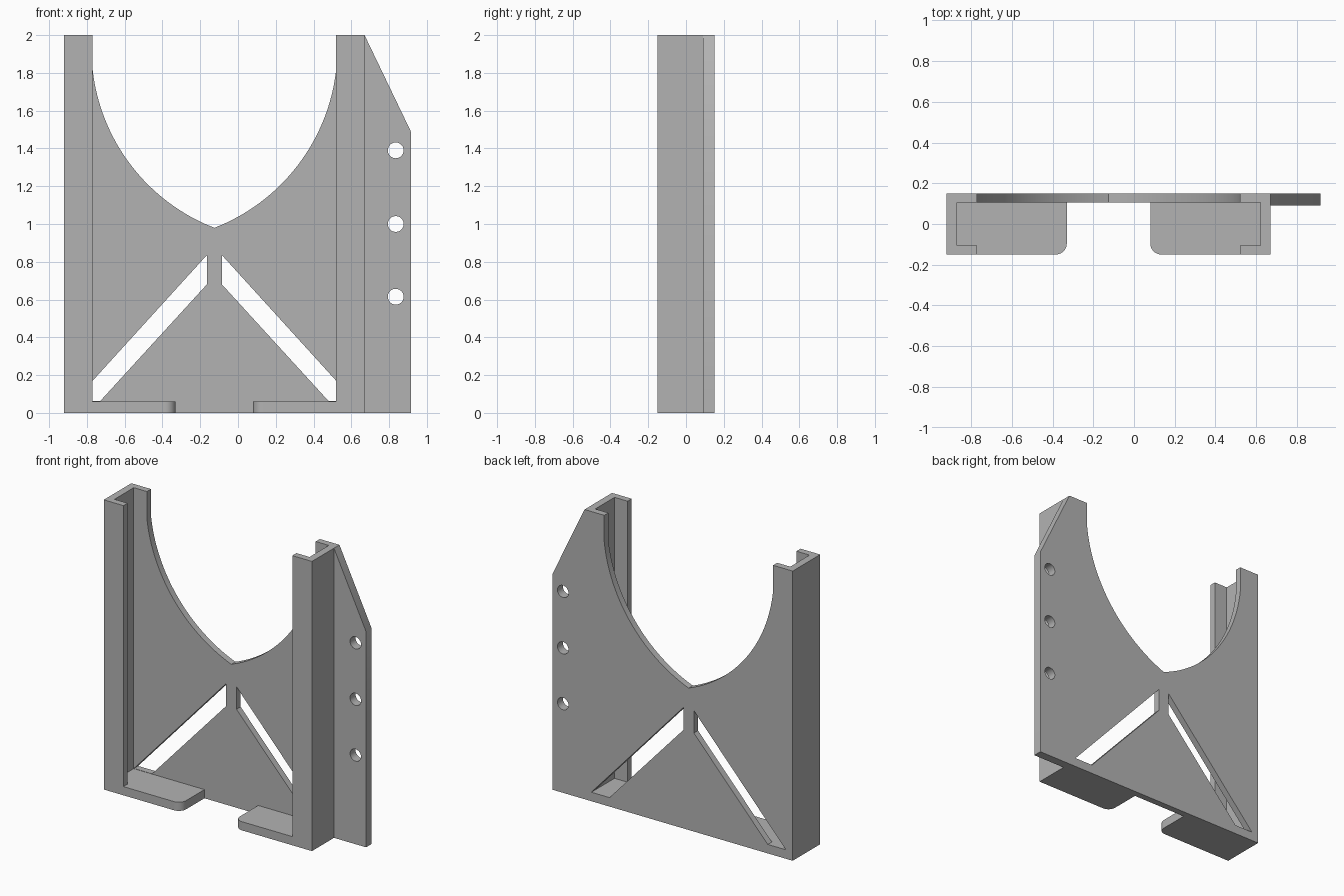
import bpy, bmesh, math

cube = bpy.data.objects.get("Cube")
if cube:
    bpy.data.objects.remove(cube, do_unlink=True)

grey = bpy.data.materials.new("plain grey")
grey.use_nodes = True
grey.diffuse_color = (0.45, 0.45, 0.45, 1)
grey.node_tree.nodes["Principled BSDF"].inputs["Base Color"].default_value = grey.diffuse_color

MID = -0.125      # centre line of the cradle
BACK = 0.15       # rear face


def arc(cx, cy, r, start, end, n):
    """Points along a circular arc, angles in degrees."""
    angles = [math.radians(start + (end - start) * i / n) for i in range(n + 1)]
    return [(cx + r * math.cos(a), cy + r * math.sin(a)) for a in angles]


def mirror(points):
    """Reflect points across the cradle centre line, keeping loop direction."""
    return [(2 * MID - x, y) for x, y in reversed(points)]


def extrude(name, loops, lo, hi, upright):
    """Extrude an outline with holes: along y if upright, otherwise along z."""
    curve = bpy.data.curves.new(name, 'CURVE')
    curve.dimensions = '2D'
    curve.fill_mode = 'BOTH'
    curve.extrude = (hi - lo) / 2
    for loop in loops:
        spline = curve.splines.new('POLY')
        spline.points.add(len(loop) - 1)
        for point, (u, v) in zip(spline.points, loop):
            point.co = (u, v, 0, 1)
        spline.use_cyclic_u = True
    helper = bpy.data.objects.new(name + "_outline", curve)
    bpy.context.collection.objects.link(helper)
    bpy.context.view_layer.update()
    mesh = bpy.data.meshes.new_from_object(
        helper.evaluated_get(bpy.context.evaluated_depsgraph_get()))
    bpy.data.objects.remove(helper, do_unlink=True)

    middle = (lo + hi) / 2
    bm = bmesh.new()
    bm.from_mesh(mesh)
    for vert in bm.verts:
        u, v, w = vert.co
        vert.co = (u, middle + w, v) if upright else (u, v, middle + w)
    bmesh.ops.remove_doubles(bm, verts=bm.verts, dist=0.0001)
    bmesh.ops.recalc_face_normals(bm, faces=bm.faces)
    bm.to_mesh(mesh)
    bm.free()
    mesh.name = name
    mesh.materials.clear()
    mesh.materials.append(grey)
    obj = bpy.data.objects.new(name, mesh)
    bpy.context.collection.objects.link(obj)
    bpy.ops.object.select_all(action='DESELECT')
    obj.select_set(True)
    bpy.context.view_layer.objects.active = obj
    bpy.ops.object.shade_smooth_by_angle(angle=math.radians(30))
    return obj


# Back plate with pointed cradle cut-out and two diagonal slots
cx, cz, r = 0.243, 1.93, 1.019
start = 180 + math.degrees(math.asin(0.11 / r))
end = 180 + math.degrees(math.acos((cx - MID) / r))
right_half = [(-0.87, 0), (-0.87, 2), (-0.77, 2)] + arc(cx, cz, r, start, end, 32)
outline = right_half + mirror(right_half)[1:]
slot = [(-0.868, 0.062), (-0.165, 0.835), (-0.165, 0.68), (-0.73, 0.062)]
extrude("back_plate", [outline, slot, mirror(slot)], 0.105, BACK, True)

# Side channels: outer wall with a front lip
channel = [(-0.92, -0.15), (-0.77, -0.15), (-0.77, -0.105),
           (-0.87, -0.105), (-0.87, BACK), (-0.92, BACK)]
# Bottom feet with a rounded inner front corner
foot = [(-0.87, 0.105), (-0.87, -0.105), (-0.77, -0.105), (-0.77, -0.15)]
foot += arc(-0.385, -0.095, 0.055, -90, 0, 10) + [(-0.33, 0.105)]
for side, place in (("right", list), ("left", mirror)):
    extrude(side + "_channel", [place(channel)], 0, 2, False)
    extrude(side + "_foot", [place(foot)], 0, 0.06, False)

# Mounting flange with sloped top and three screw holes
flange = [(0.67, 0), (0.915, 0), (0.915, 1.49), (0.67, 2)]
holes = [arc(0.835, z, 0.042, 0, 345, 23) for z in (0.615, 1.0, 1.39)]
extrude("mounting_flange", [flange] + holes, 0.09, BACK, True)
